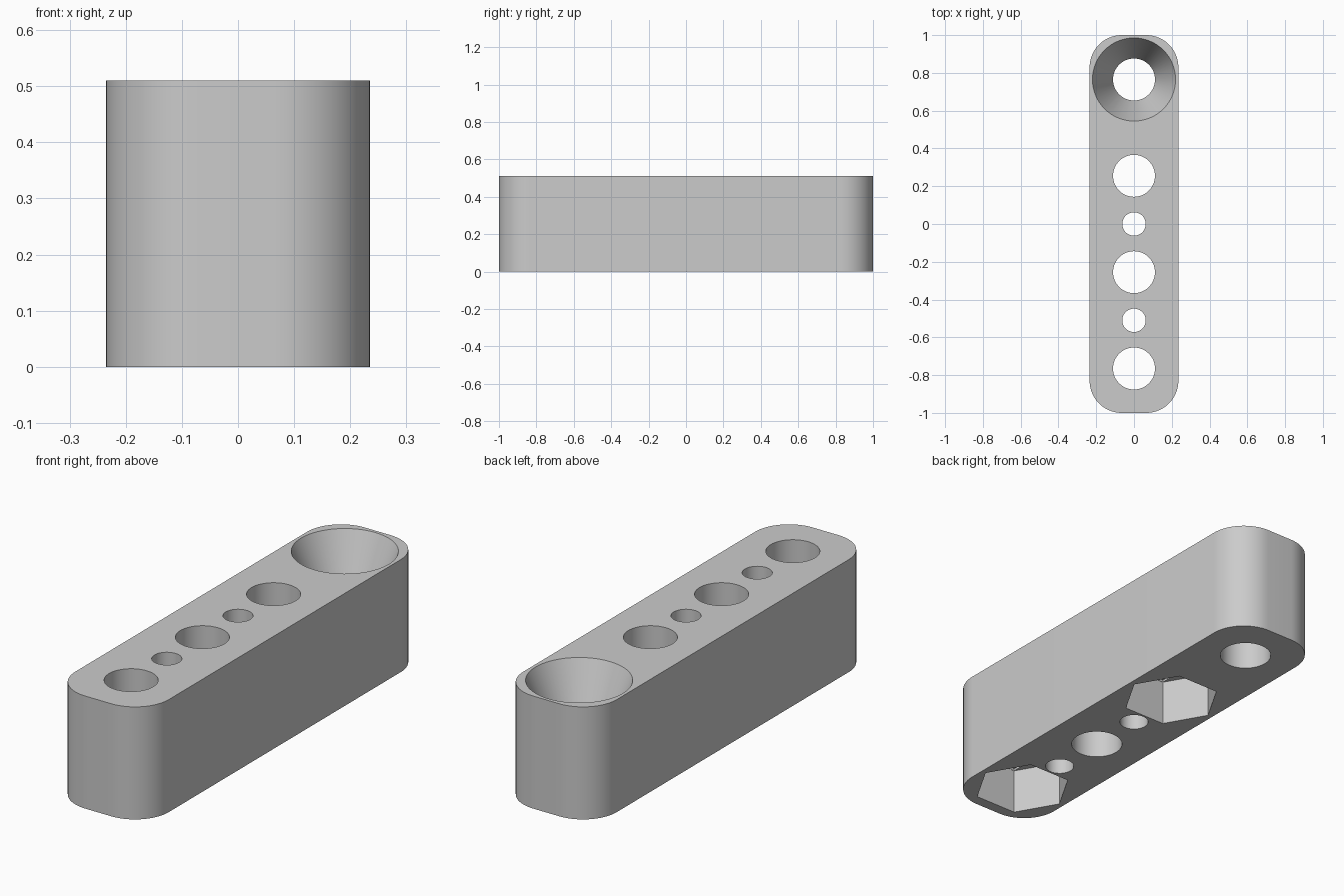
import bpy, bmesh, math
from mathutils import Matrix

cube = bpy.data.objects.get("Cube")
if cube:
    bpy.data.objects.remove(cube, do_unlink=True)

HALF_W, HALF_L, HEIGHT, CORNER = 0.235, 1.0, 0.51, 0.17
PITCH = 0.255            # spacing of the row of holes
BIG, SMALL = 0.111, 0.062
NUT_R, NUT_DEPTH, STEP = 0.212, 0.21, 0.01
SINK_R, SINK_DEPTH = 0.22, 0.26

grey = bpy.data.materials.new("light grey")
grey.use_nodes = True
colour = (0.6, 0.6, 0.6, 1)
grey.diffuse_color = colour
grey.node_tree.nodes["Principled BSDF"].inputs["Base Color"].default_value = colour


def make_object(name, bm):
    mesh = bpy.data.meshes.new(name)
    bmesh.ops.recalc_face_normals(bm, faces=bm.faces)
    bm.to_mesh(mesh)
    bm.free()
    mesh.materials.append(grey)
    obj = bpy.data.objects.new(name, mesh)
    bpy.context.collection.objects.link(obj)
    return obj


def box(name, y, size, z0, z1):
    bm = bmesh.new()
    place = Matrix.Translation((0, y, (z0 + z1) / 2)) @ Matrix.Diagonal((*size, z1 - z0, 1))
    bmesh.ops.create_cube(bm, size=1, matrix=place)
    return make_object(name, bm)


def drum(name, y, r0, r1, z0, z1, sides=64):
    """Prism or cone frustum standing upright at the given y."""
    bm = bmesh.new()
    turn = math.pi / 2 if sides == 6 else 0
    place = Matrix.Translation((0, y, (z0 + z1) / 2)) @ Matrix.Rotation(turn, 4, "Z")
    bmesh.ops.create_cone(bm, cap_ends=True, segments=sides, radius1=r0, radius2=r1,
                          depth=z1 - z0, matrix=place)
    if sides == 6:
        # put two corners of the hexagon on the x axis
        top = max(bm.verts, key=lambda v: v.co.x)
        if abs(top.co.y - y) > 0.01:
            bmesh.ops.rotate(bm, verts=bm.verts, cent=(0, y, 0),
                             matrix=Matrix.Rotation(math.pi / 6, 3, "Z"))
    return make_object(name, bm)


# Block with rounded upright corners
body = box("drilled_block", 0, (2 * HALF_W, 2 * HALF_L), 0, HEIGHT)
bm = bmesh.new()
bm.from_mesh(body.data)
upright = [e for e in bm.edges if abs(e.verts[0].co.z - e.verts[1].co.z) > 0.1]
bmesh.ops.bevel(bm, geom=upright, offset=CORNER, segments=16, profile=0.5, affect="EDGES")
bm.to_mesh(body.data)
bm.free()

cutters = []

# Hexagonal nut pockets underneath, with two shallow steps in each ceiling
for y in (PITCH, -3 * PITCH):
    side = NUT_R - 0.001
    flat = (NUT_R * math.cos(math.pi / 6) - 0.001) * 2
    level = NUT_DEPTH + STEP
    cutters += [
        drum("nut_pocket", y, NUT_R, NUT_R, -0.1, NUT_DEPTH, 6),
        box("pocket_slot", y, (side, flat), NUT_DEPTH - 0.05, level),
        box("pocket_square", y, (side - 0.002, 2 * BIG), NUT_DEPTH - 0.03, level + STEP),
    ]

# Countersink, extended past the top along its slope
slope = (SINK_R - BIG) / SINK_DEPTH
cutters.append(drum("countersink", 3 * PITCH, BIG, SINK_R + slope * 0.05,
                    HEIGHT - SINK_DEPTH, HEIGHT + 0.05))

# Through holes
for step, radius in ((3, BIG), (1, BIG), (0, SMALL), (-1, BIG), (-2, SMALL), (-3, BIG)):
    cutters.append(drum("hole", step * PITCH, radius, radius, -0.2, HEIGHT + 0.2))

# Cut everything out of the block
bpy.ops.object.select_all(action="DESELECT")
bpy.context.view_layer.objects.active = body
body.select_set(True)
for cutter in cutters:
    cutter.hide_render = True
    cut = body.modifiers.new("cut", "BOOLEAN")
    cut.operation = "DIFFERENCE"
    cut.solver = "EXACT"
    cut.object = cutter
    bpy.ops.object.modifier_apply(modifier=cut.name)
    bpy.data.objects.remove(cutter, do_unlink=True)

bpy.ops.object.shade_smooth_by_angle(angle=math.radians(20))
